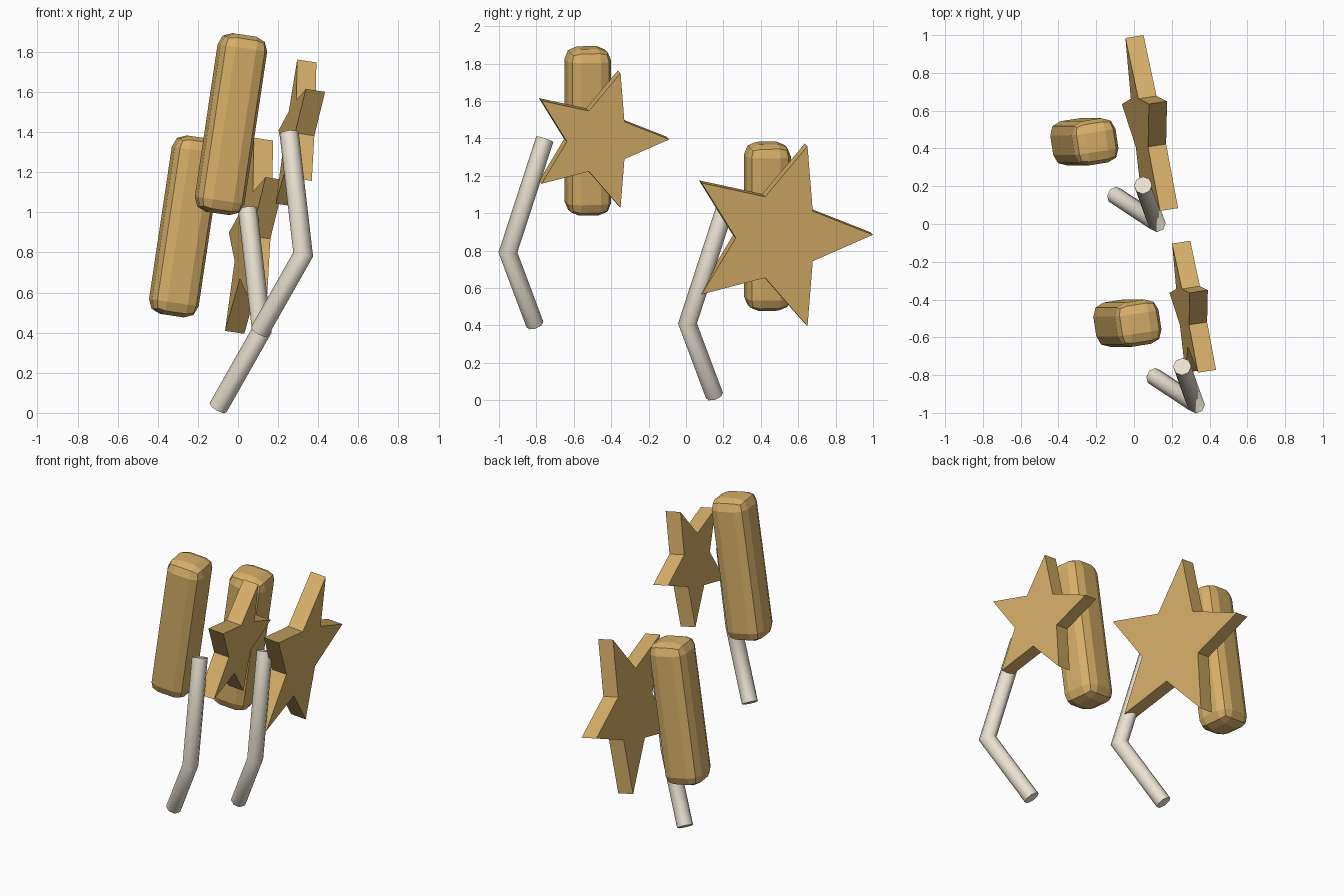
import bpy, bmesh, math
from mathutils import Vector, Matrix

if "Cube" in bpy.data.objects:
    bpy.data.objects.remove(bpy.data.objects["Cube"])

# Shared lean of the capsules and stars
TILT = (Matrix.Rotation(math.radians(8.5), 4, 'Y')
        @ Matrix.Rotation(math.radians(8.7), 4, 'Z'))


def material(name, color):
    m = bpy.data.materials.new(name)
    m.diffuse_color = (*color, 1)
    m.use_nodes = True
    m.node_tree.nodes["Principled BSDF"].inputs["Base Color"].default_value = m.diffuse_color
    return m


def finish(bm, name, mat, matrix=Matrix()):
    bmesh.ops.recalc_face_normals(bm, faces=bm.faces)
    me = bpy.data.meshes.new(name)
    bm.to_mesh(me)
    bm.free()
    me.materials.append(mat)
    ob = bpy.data.objects.new(name, me)
    bpy.context.collection.objects.link(ob)
    ob.matrix_world = matrix
    return ob


def capsule(name, loc, width, height, radius, mat):
    bm = bmesh.new()
    bmesh.ops.create_cube(bm, size=1)
    bmesh.ops.scale(bm, vec=(width, width, height), verts=bm.verts)
    bmesh.ops.bevel(bm, geom=bm.edges[:], offset=radius, segments=2,
                    profile=0.5, affect='EDGES')
    return finish(bm, name, mat, Matrix.Translation(loc) @ TILT)


def star(name, loc, radius, thickness, mat):
    bm = bmesh.new()
    verts = []
    for i in range(10):
        r = radius * (0.45 if i % 2 else 1)
        a = i * math.pi / 5
        verts.append(bm.verts.new((-thickness / 2, r * math.cos(a), r * math.sin(a))))
    face = bm.faces.new(verts)
    new = bmesh.ops.extrude_face_region(bm, geom=[face], use_keep_orig=True)['geom']
    bmesh.ops.translate(bm, vec=(thickness, 0, 0),
                        verts=[g for g in new if isinstance(g, bmesh.types.BMVert)])
    return finish(bm, name, mat, Matrix.Translation(loc) @ TILT)


def bent_tube(name, points, radius, sides, mat):
    p0, p1, p2 = (Vector(p) for p in points)
    d0, d1 = (p1 - p0).normalized(), (p2 - p1).normalized()
    side = d0.cross(d1).normalized()
    miter = (d0 + d1).normalized()
    bm = bmesh.new()
    rings = []
    for p, d, n in ((p0, d0, d0), (p1, d0, miter), (p2, d1, d1)):
        across = side.cross(d)
        ring = []
        for i in range(sides):
            a = 2 * math.pi * i / sides
            v = radius * (math.cos(a) * side + math.sin(a) * across)
            v -= d * (v.dot(n) / d.dot(n))
            ring.append(bm.verts.new(p + v))
        rings.append(ring)
    for a, b in zip(rings, rings[1:]):
        for i in range(sides):
            j = (i + 1) % sides
            bm.faces.new((a[i], a[j], b[j], b[i])).smooth = True
    bm.faces.new(rings[0])
    bm.faces.new(rings[-1])
    # Crisp rims around the end caps
    for e in bm.edges:
        if any(len(f.verts) == sides for f in e.link_faces):
            e.smooth = False
    return finish(bm, name, mat)


wood = material("tan", (0.68, 0.43, 0.14))
cream = material("cream", (0.83, 0.77, 0.65))

# Rounded posts
capsule("back_capsule", (-0.263, 0.435, 0.93), 0.237, 0.90, 0.066, wood)
capsule("front_capsule", (-0.035, -0.525, 1.44), 0.237, 0.90, 0.066, wood)

# Five-pointed plates
star("back_star", (0.079, 0.486, 0.88), 0.512, 0.098, wood)
star("front_star", (0.307, -0.474, 1.393), 0.382, 0.098, wood)

# Bent tubes
path = [(-0.10, 0.152, 0.025), (0.118, 0.008, 0.41), (0.048, 0.205, 1.015)]
for name, off in (("back_tube", (0, 0, 0)), ("front_tube", (0.207, -0.96, 0.38))):
    bent_tube(name, [Vector(p) + Vector(off) for p in path], 0.048, 8, cream)
